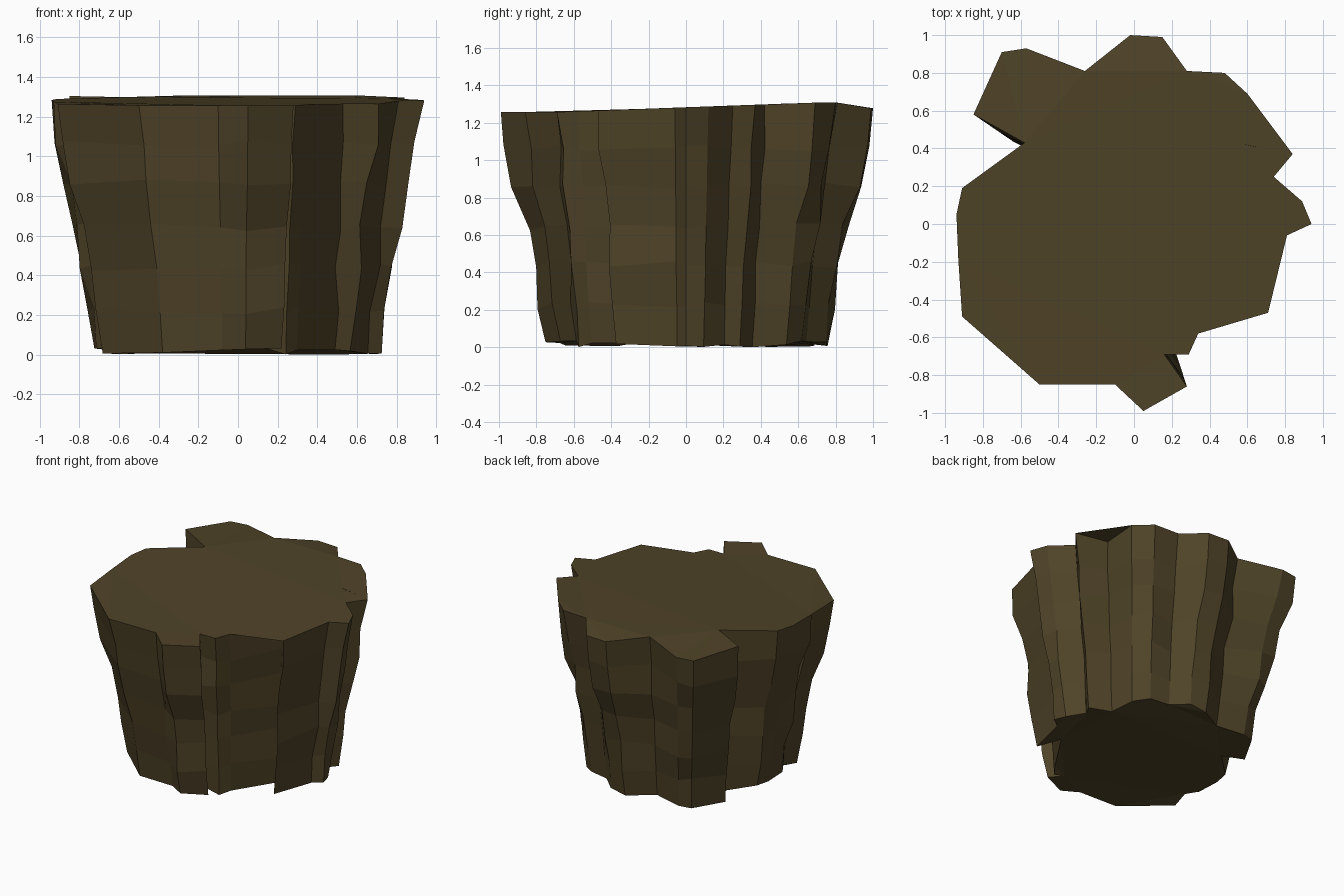
import bpy, bmesh, math, random

if "Cube" in bpy.data.objects:
    bpy.data.objects.remove(bpy.data.objects["Cube"])

random.seed(4)

# Dark brown rock material
mat = bpy.data.materials.new("dark brown rock")
mat.diffuse_color = (0.078, 0.056, 0.021, 1)
mat.use_nodes = True
mat.node_tree.nodes["Principled BSDF"].inputs["Base Color"].default_value = mat.diffuse_color

# Rim outline of the ridged column, counter-clockwise from the right
RIM = [(.94, 0), (.89, .12), (.74, .25), (.84, .37), (.59, .42), (.60, .69),
       (.48, .80), (.28, .81), (.15, .99), (-.02, 1), (-.26, .81), (-.57, .93),
       (-.70, .91), (-.85, .58), (-.58, .43), (-.91, .19), (-.94, .05),
       (-.93, -.19), (-.84, -.30), (-.91, -.49), (-.50, -.85), (-.10, -.85),
       (.05, -.99), (.28, -.86), (.16, -.69), (.29, -.69), (.34, -.58),
       (.53, -.22), (.71, -.47), (.81, -.06)]
LEVELS = [.025, .23, .45, .65, .87, 1.07, 1.29]
SIZE = [.82, .845, .875, .90, .945, .975, 1]   # taper towards the foot
MEAN = .78

bm = bmesh.new()
rings = []
for k, (z, s) in enumerate(zip(LEVELS, SIZE)):
    ring = []
    soft = .35 * (1 - k / 6)            # ridges get shallower lower down
    for x, y in RIM:
        r = math.hypot(x, y)
        f = s * (r * (1 - soft) + MEAN * soft) / r
        dz = random.uniform(-.02, .02)
        if k == 6:                      # slightly tilted, almost flat top
            dz = .025 * min(1, max(-1, y * 1.5)) - (.03 if y > .9 else 0)
        elif k > 0:                     # chipped steps on the flanks
            f *= 1 + random.uniform(-.03, .03)
        ring.append(bm.verts.new((x * f, y * f, z + dz)))
    rings.append(ring)

# Flanks, top and underside
n = len(RIM)
for a, b in zip(rings, rings[1:]):
    for i in range(n):
        j = (i + 1) % n
        bm.faces.new((a[i], a[j], b[j], b[i]))
bm.faces.new(rings[-1])
bm.faces.new(rings[0][::-1])
bmesh.ops.triangulate(bm, faces=[f for f in bm.faces if len(f.verts) > 4])

low = min(v.co.z for v in bm.verts)
for v in bm.verts:
    v.co.z -= low

me = bpy.data.meshes.new("rock_stump")
bm.to_mesh(me)
bm.free()
me.materials.append(mat)
bpy.context.collection.objects.link(bpy.data.objects.new("rock_stump", me))
